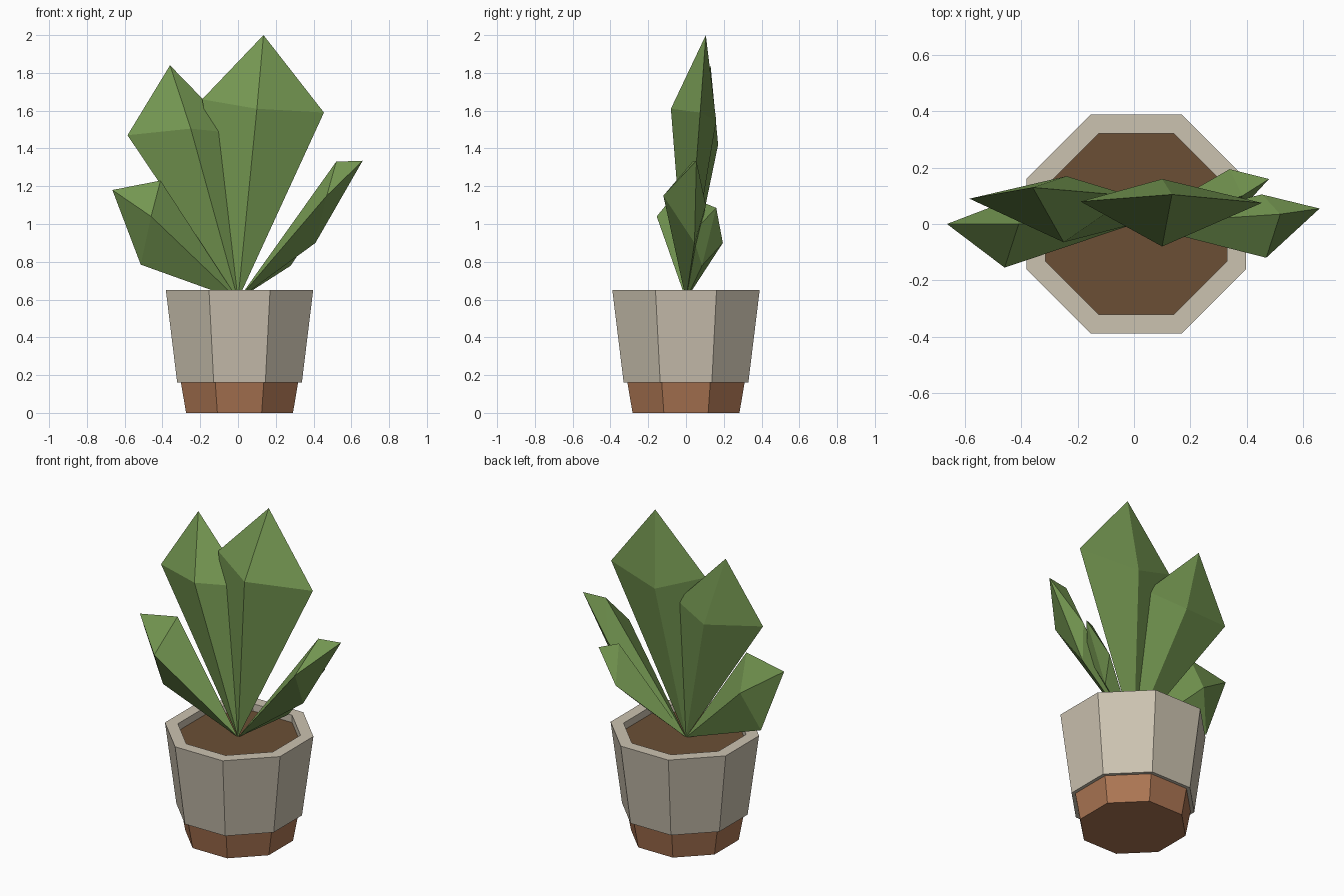
import bpy
import bmesh
import math

if "Cube" in bpy.data.objects:
    bpy.data.objects.remove(bpy.data.objects["Cube"])


def material(name, color):
    m = bpy.data.materials.new(name)
    m.diffuse_color = (*color, 1.0)
    m.use_nodes = True
    m.node_tree.nodes["Principled BSDF"].inputs["Base Color"].default_value = m.diffuse_color
    return m


GREEN = material("leaf green", (0.178, 0.314, 0.084))
BEIGE = material("stone beige", (0.60, 0.54, 0.435))
CLAY = material("terracotta", (0.41, 0.18, 0.087))
SOIL = material("soil brown", (0.147, 0.078, 0.036))

POT_X = 0.008
SIDES = 8


def finish(name, bm, mat):
    bmesh.ops.recalc_face_normals(bm, faces=bm.faces)
    mesh = bpy.data.meshes.new(name)
    bm.to_mesh(mesh)
    bm.free()
    mesh.materials.append(mat)
    obj = bpy.data.objects.new(name, mesh)
    bpy.context.collection.objects.link(obj)
    return obj


def octagon_lathe(name, profile, mat, ring=False):
    """Stack octagons of (half width, z); close as a ring or cap both ends."""
    bm = bmesh.new()
    loops = []
    for half, z in profile:
        r = half / math.cos(math.pi / SIDES)
        angles = [(i + 0.5) * 2 * math.pi / SIDES for i in range(SIDES)]
        loops.append([bm.verts.new((POT_X + r * math.cos(a), r * math.sin(a), z))
                      for a in angles])
    pairs = list(zip(loops, loops[1:]))
    if ring:
        pairs.append((loops[-1], loops[0]))
    else:
        bm.faces.new(loops[0])
        bm.faces.new(loops[-1])
    for a, b in pairs:
        for i in range(SIDES):
            j = (i + 1) % SIDES
            bm.faces.new((a[i], a[j], b[j], b[i]))
    return finish(name, bm, mat)


def leaf(name, tip, side_a, front, side_b, back):
    """Faceted blade: four ridge points joined to the root and the tip."""
    bm = bmesh.new()
    root = bm.verts.new((0, 0, 0.6))
    top = bm.verts.new(tip)
    belt = [bm.verts.new(p) for p in (side_a, front, side_b, back)]
    for i in range(4):
        a, b = belt[i], belt[(i + 1) % 4]
        bm.faces.new((root, a, b))
        bm.faces.new((top, b, a))
    return finish(name, bm, GREEN)


# Pot: clay foot, thick outer sleeve with open rim, soil inside
octagon_lathe("pot_foot", [(0.283, 0.0), (0.31, 0.16), (0.312, 0.2)], CLAY)
octagon_lathe("pot_sleeve", [(0.33, 0.16), (0.39, 0.65), (0.322, 0.65),
                             (0.322, 0.58), (0.30, 0.16)], BEIGE, ring=True)
octagon_lathe("soil", [(0.315, 0.56), (0.3225, 0.605)], SOIL)

# Leaves fanning out from one root
leaf("tall_leaf", (0.135, 0.105, 2.0), (-0.19, 0.08, 1.66),
     (0.10, -0.08, 1.61), (0.455, 0.075, 1.59), (0.10, 0.16, 1.545))
leaf("left_upper_leaf", (-0.36, 0.13, 1.84), (-0.585, 0.09, 1.47),
     (-0.25, -0.065, 1.505), (-0.01, 0.10, 1.48), (-0.24, 0.17, 1.42))
leaf("left_lower_leaf", (-0.665, 0.0, 1.18), (-0.515, 0.01, 0.785),
     (-0.46, -0.155, 1.04), (-0.41, 0.0, 1.23), (-0.43, 0.09, 1.02))
leaf("right_leaf", (0.66, 0.055, 1.335), (0.52, 0.035, 1.33),
     (0.47, -0.12, 1.15), (0.41, 0.045, 0.90), (0.455, 0.105, 1.10))
leaf("right_back_leaf", (0.48, 0.16, 1.085), (0.385, 0.10, 1.11),
     (0.36, 0.03, 0.95), (0.28, 0.085, 0.78), (0.34, 0.195, 0.90))
